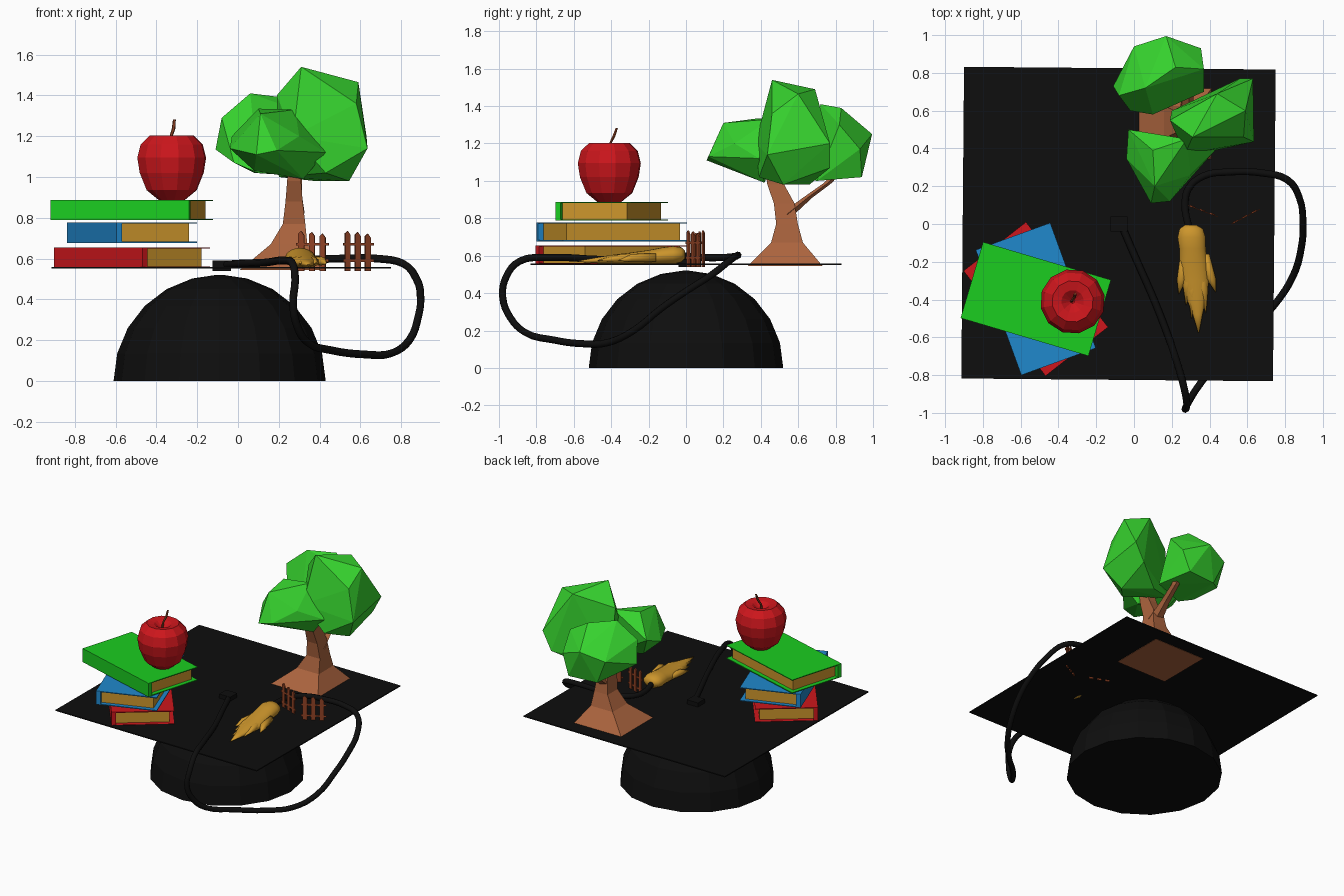
import bpy, bmesh, math
from mathutils import Vector, Matrix
from math import sin, cos, pi, radians


def material(name, r, g, b):
    m = bpy.data.materials.new(name)
    lin = [((c / 255 + 0.055) / 1.055) ** 2.4 if c > 10 else c / 255 / 12.92 for c in (r, g, b)]
    m.diffuse_color = (*lin, 1)
    return m


BLACK = material("black", 14, 14, 14)
RED = material("red", 205, 22, 28)
BLUE = material("blue", 32, 136, 204)
GREEN = material("green", 27, 205, 32)
LEAF = material("leaf", 54, 210, 46)
GOLD = material("gold", 205, 150, 44)
BARK = material("bark", 172, 100, 62)
FENCE = material("fence_wood", 145, 66, 36)


def finish(name, bm, mat, smooth=False):
    bmesh.ops.recalc_face_normals(bm, faces=bm.faces)
    me = bpy.data.meshes.new(name)
    bm.to_mesh(me)
    bm.free()
    me.materials.append(mat)
    for p in me.polygons:
        p.use_smooth = smooth
    ob = bpy.data.objects.new(name, me)
    bpy.context.collection.objects.link(ob)
    return ob


def box(name, lo, hi, mat, matrix=Matrix()):
    bm = bmesh.new()
    bmesh.ops.create_cube(bm, size=1)
    lo, hi = Vector(lo), Vector(hi)
    for v in bm.verts:
        v.co = matrix @ Vector([lo[i] + (v.co[i] + 0.5) * (hi[i] - lo[i]) for i in range(3)])
    return finish(name, bm, mat)


def ring(c, ra, rb, n, upright=False, phase=0.0):
    out = []
    for i in range(n):
        a = 2 * pi * i / n + phase
        u, w = ra * cos(a), rb * sin(a)
        out.append(Vector(c) + (Vector((u, 0, w)) if upright else Vector((u, w, 0))))
    return out


def loft(name, rings, mat, smooth=False):
    bm = bmesh.new()
    rows = [[bm.verts.new(p) for p in r] for r in rings]
    n = len(rows[0])
    for a, b in zip(rows, rows[1:]):
        for i in range(n):
            bm.faces.new((a[i], a[(i + 1) % n], b[(i + 1) % n], b[i]))
    bm.faces.new(rows[0])
    bm.faces.new(rows[-1])
    return finish(name, bm, mat, smooth)


def cord(name, pts, radius, mat):
    cu = bpy.data.curves.new(name, 'CURVE')
    cu.dimensions = '3D'
    cu.bevel_depth, cu.bevel_resolution, cu.resolution_u = radius, 2, 4
    cu.use_fill_caps = True
    sp = cu.splines.new('BEZIER')
    sp.bezier_points.add(len(pts) - 1)
    for bp, p in zip(sp.bezier_points, pts):
        bp.co = p
        bp.handle_left_type = bp.handle_right_type = 'AUTO'
    cu.materials.append(mat)
    ob = bpy.data.objects.new(name, cu)
    bpy.context.collection.objects.link(ob)
    return ob


# Cap: faceted dome, thin square board, button
steps = [radians(a) for a in (0, 15, 30, 45, 60, 75, 88)]
loft("cap_dome", [ring((-0.09, 0, 0.52 * sin(a)), 0.52 * cos(a), 0.52 * cos(a), 16) for a in steps], BLACK)
box("cap_board", (-0.825, -0.825, 0.551), (0.825, 0.825, 0.559), BLACK,
    Matrix.Translation((-0.082, 0, 0)) @ Matrix.Rotation(radians(-0.5), 4, 'Z'))
box("cap_button", (-0.125, -0.04, 0.54), (-0.035, 0.04, 0.59), BLACK)

# Cord looping off the front edge and back onto the board
cord("tassel_cord", [
    (-0.06, -0.02, 0.57), (0.0, -0.16, 0.575), (0.13, -0.46, 0.58), (0.23, -0.74, 0.59),
    (0.27, -0.89, 0.57), (0.28, -0.96, 0.49), (0.27, -0.98, 0.38), (0.29, -0.94, 0.27),
    (0.34, -0.86, 0.19), (0.46, -0.71, 0.15), (0.62, -0.56, 0.13), (0.75, -0.42, 0.135),
    (0.84, -0.28, 0.2), (0.885, -0.13, 0.32), (0.895, 0.0, 0.41), (0.875, 0.14, 0.5),
    (0.81, 0.235, 0.575), (0.68, 0.27, 0.6), (0.5, 0.275, 0.6), (0.37, 0.255, 0.595),
    (0.29, 0.19, 0.59), (0.27, 0.1, 0.59), (0.29, -0.02, 0.6)], 0.019, BLACK)

# Tassel: soft body plus splayed strands
body = [(0.30, -0.005, 0.606, 0.03, 0.02), (0.303, -0.025, 0.605, 0.062, 0.04),
        (0.305, -0.07, 0.603, 0.074, 0.049), (0.31, -0.13, 0.598, 0.07, 0.046),
        (0.315, -0.2, 0.59, 0.073, 0.04), (0.323, -0.3, 0.584, 0.075, 0.032),
        (0.33, -0.4, 0.58, 0.05, 0.024), (0.337, -0.48, 0.575, 0.026, 0.015),
        (0.342, -0.575, 0.57, 0.003, 0.003)]
loft("tassel_body", [ring((x, y, z), a, b, 20, True) for x, y, z, a, b in body], GOLD, True)
for i, (x0, x1, y1) in enumerate([(0.265, 0.237, -0.37), (0.29, 0.275, -0.43), (0.31, 0.305, -0.5),
                                  (0.35, 0.38, -0.47), (0.38, 0.432, -0.36)]):
    loft(f"tassel_strand_{i}", [ring((x0, -0.16, 0.59), 0.02, 0.022, 8, True),
                                ring(((x0 + x1) / 2 + 0.002, (y1 - 0.22) / 2, 0.588), 0.026, 0.022, 8, True),
                                ring((x1, y1, 0.575), 0.002, 0.002, 8, True)], GOLD, True)

# Stack of books: spine on local -y, page block set back on the other sides
for name, z, ang, mat in (("red_book", 0.555, -52, RED), ("blue_book", 0.677, -70, BLUE),
                          ("green_book", 0.788, -16.5, GREEN)):
    m = Matrix.Translation((-0.52, -0.397, z)) @ Matrix.Rotation(radians(ang), 4, 'Z')
    L, W, H, t = 0.353, 0.21, 0.1, 0.006
    box(name + "_bottom_cover", (-L, -W, 0), (L, W, t), mat, m)
    box(name + "_top_cover", (-L, -W, H - t), (L, W, H), mat, m)
    box(name + "_spine", (-L, -W, t), (L, -W + 0.03, H - t), mat, m)
    box(name + "_pages", (-L + 0.03, -W + 0.03, t), (L - 0.03, W - 0.03, H - t), GOLD, m)

# Apple with dimpled top and bent stem
apple = [(0.03, 0.905), (0.065, 0.887), (0.125, 0.935), (0.16, 1.02), (0.172, 1.095), (0.155, 1.16),
         (0.11, 1.203), (0.06, 1.195), (0.01, 1.155)]
loft("apple", [ring((-0.325, -0.41, z), r, r, 12, phase=0.2) for r, z in apple], RED)
stem = [(-0.33, -0.41, 1.15, 0.008), (-0.328, -0.405, 1.2, 0.008), (-0.315, -0.385, 1.24, 0.009),
        (-0.312, -0.37, 1.283, 0.007)]
loft("apple_stem", [ring((x, y, z), r, r, 6) for x, y, z, r in stem], FENCE)

# Tree trunk: square flared base, narrowing column, two branches
q = pi / 4
trunk = [(0.215, 0.53, 0.545, 0.205, 0.2), (0.25, 0.54, 0.67, 0.09, 0.085), (0.275, 0.54, 0.77, 0.055, 0.058),
         (0.275, 0.525, 0.88, 0.042, 0.055), (0.275, 0.48, 0.98, 0.034, 0.045), (0.28, 0.45, 1.12, 0.03, 0.035)]
loft("tree_trunk", [ring((x, y, z), a * 1.414, b * 1.414, 4, phase=q) for x, y, z, a, b in trunk], BARK)
branch = [(0.275, 0.54, 0.82, 0.04), (0.28, 0.65, 0.91, 0.026), (0.285, 0.76, 0.99, 0.022), (0.29, 0.84, 1.08, 0.02)]
loft("tree_branch", [ring((x, y, z), r * 1.3, r, 5) for x, y, z, r in branch], BARK)


# Canopy: three faceted leaf clumps
def clump(name, pts):
    bm = bmesh.new()
    for p in pts:
        bm.verts.new(p)
    res = bmesh.ops.convex_hull(bm, input=bm.verts)
    loose = [v for v in bm.verts if not v.link_faces]
    bmesh.ops.delete(bm, geom=loose, context='VERTS')
    finish(name, bm, LEAF)


clump("leaves_right", [
    (0.31, 0.46, 1.54), (0.44, 0.69, 1.49), (0.59, 0.6, 1.465), (0.58, 0.46, 1.36), (0.63, 0.77, 1.2),
    (0.635, 0.435, 1.14), (0.545, 0.52, 0.98), (0.56, 0.77, 1.07), (0.43, 0.39, 1.02), (0.38, 0.66, 0.98),
    (0.2, 0.6, 1.0), (0.19, 0.55, 1.4), (0.27, 0.37, 1.2)])
clump("leaves_front", [
    (0.09, 0.11, 1.11), (0.19, 0.12, 1.13), (0.11, 0.2, 1.31), (-0.04, 0.345, 1.14), (-0.03, 0.5, 1.2),
    (0.1, 0.39, 1.335), (0.28, 0.45, 1.33), (0.43, 0.39, 1.12), (0.32, 0.42, 0.99), (0.08, 0.38, 1.03),
    (0.3, 0.26, 1.2)])
clump("leaves_back", [
    (0.17, 0.995, 1.25), (0.355, 0.93, 1.17), (0.0, 0.94, 1.2), (-0.11, 0.73, 1.135), (-0.08, 0.68, 1.29),
    (0.06, 0.72, 1.41), (0.22, 0.83, 1.39), (0.3, 0.94, 1.02), (0.08, 0.92, 1.02), (-0.02, 0.6, 1.07),
    (0.37, 0.7, 1.0), (0.1, 0.58, 1.02), (0.37, 0.82, 1.3)])

# Two short picket fence panels
for k, (a, b) in enumerate([((0.286, 0.1), (0.445, 0.04)), ((0.515, 0.0), (0.665, 0.08))]):
    d = Vector(b) - Vector(a)
    m = Matrix.Translation((*a, 0)) @ Matrix.Rotation(math.atan2(d.y, d.x), 4, 'Z')
    n = d.length
    for z in (0.59, 0.67):
        box(f"fence_{k}_rail_{z}", (0, -0.004, z - 0.007), (n, 0.0, z + 0.007), FENCE, m)
    for i in range(3):
        x, top = n * (0.15 + 0.33 * i), (0.735, 0.73, 0.722)[i]
        outline = [(-0.015, 0.54), (0.015, 0.54), (0.015, top - 0.02), (0.0, top), (-0.015, top - 0.012)]
        loft(f"fence_{k}_picket_{i}", [[m @ Vector((x + u, y, w)) for u, w in outline]
                                       for y in (-0.004, 0.005)], FENCE)
